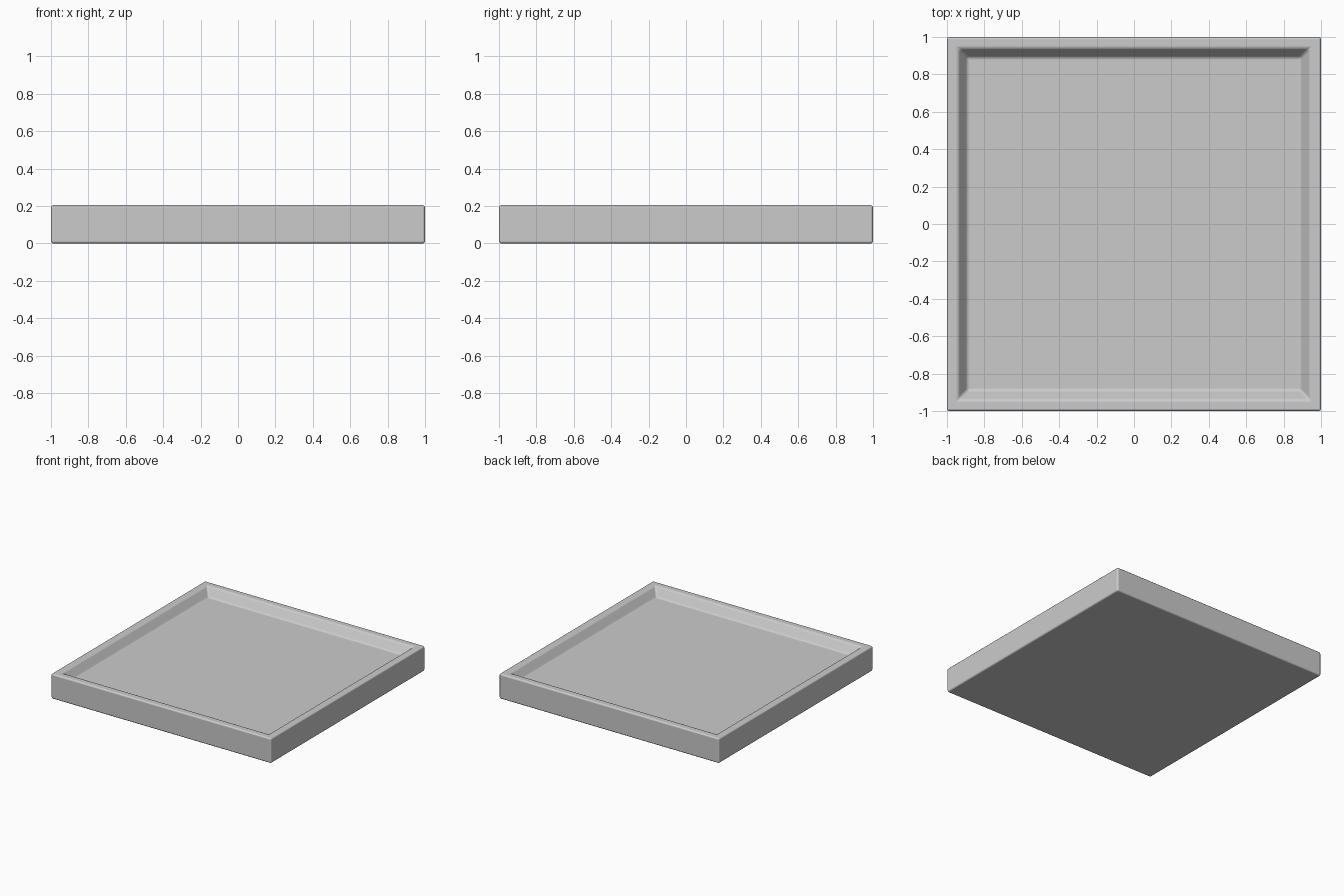
import bpy, bmesh

if "Cube" in bpy.data.objects:
    bpy.data.objects.remove(bpy.data.objects["Cube"])

HEIGHT = 0.205   # overall height
RIM = 0.085      # flat rim width
SLOPE = 0.07     # width and depth of the sloped inner wall

# Square slab standing on the ground
bm = bmesh.new()
bmesh.ops.create_cube(bm, size=1)
bmesh.ops.scale(bm, vec=(2, 2, HEIGHT), verts=bm.verts)
bmesh.ops.translate(bm, vec=(0, 0, HEIGHT / 2), verts=bm.verts)

# Flat rim, then sloped wall down to the recessed floor
bm.normal_update()
top = max(bm.faces, key=lambda f: f.calc_center_median().z)
bmesh.ops.inset_region(bm, faces=[top], thickness=RIM)
bmesh.ops.inset_region(bm, faces=[top], thickness=SLOPE)
for v in top.verts:
    v.co.z = HEIGHT - SLOPE
bm.normal_update()

mesh = bpy.data.meshes.new("tray")
bm.to_mesh(mesh)
bm.free()
tray = bpy.data.objects.new("tray", mesh)
bpy.context.collection.objects.link(tray)

# Softly rounded edges
bevel = tray.modifiers.new("soft_edges", 'BEVEL')
bevel.width = 0.013
bevel.segments = 3
bevel.limit_method = 'ANGLE'
bevel.angle_limit = 0.5
bevel.harden_normals = True
for p in mesh.polygons:
    p.use_smooth = True
